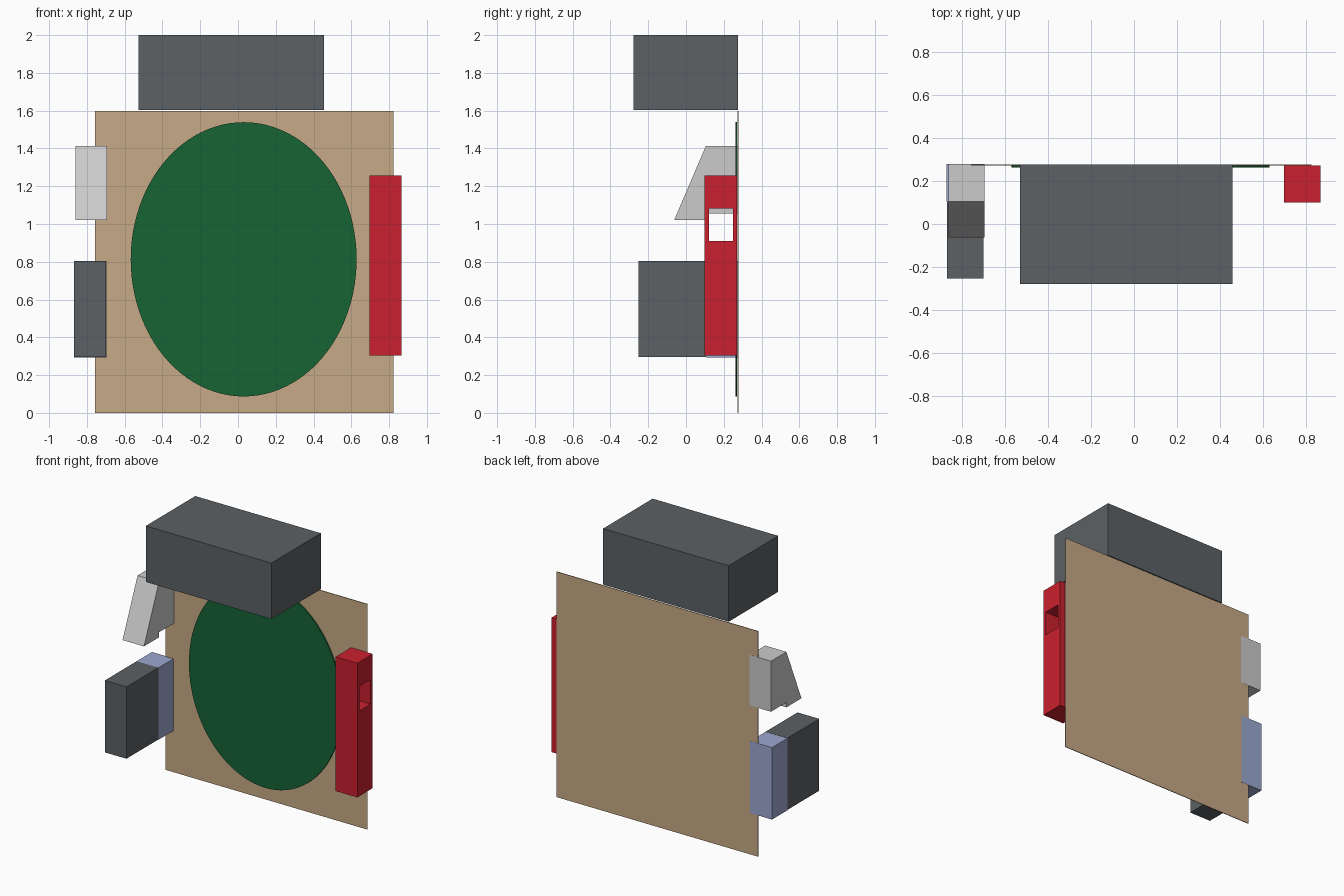
import bpy
import bmesh
from mathutils import Matrix

if "Cube" in bpy.data.objects:
    bpy.data.objects.remove(bpy.data.objects["Cube"])


def material(name, rgb):
    """Material from 0-255 display colour, stored as linear."""
    m = bpy.data.materials.new(name)
    m.diffuse_color = [(c / 255) ** 2.2 for c in rgb] + [1]
    m.use_nodes = True
    m.node_tree.nodes["Principled BSDF"].inputs["Base Color"].default_value = m.diffuse_color
    return m


TAN = material("tan", (197, 168, 133))
GREEN = material("green", (29, 99, 56))
RED = material("red", (201, 37, 50))
DARK = material("dark_grey", (92, 97, 100))
LIGHT = material("light_grey", (195, 197, 197))
LILAC = material("lilac", (155, 167, 207))


def finish(name, bm, mat):
    bmesh.ops.recalc_face_normals(bm, faces=bm.faces)
    mesh = bpy.data.meshes.new(name)
    bm.to_mesh(mesh)
    bm.free()
    obj = bpy.data.objects.new(name, mesh)
    bpy.context.collection.objects.link(obj)
    if mat:
        mesh.materials.append(mat)
    return obj


def box(name, x, y, z, mat=None):
    """Box from (min, max) ranges on each axis."""
    bm = bmesh.new()
    bmesh.ops.create_cube(bm, size=1)
    for v in bm.verts:
        for i, (lo, hi) in enumerate((x, y, z)):
            v.co[i] = hi if v.co[i] > 0 else lo
    return finish(name, bm, mat)


# Back panel and the canopy box above it
box("back_panel", (-0.757, 0.823), (0.272, 0.277), (0, 1.597), TAN)
box("top_box", (-0.528, 0.456), (-0.278, 0.276), (1.603, 2.0), DARK)

# Oval disc on the panel front
bm = bmesh.new()
bmesh.ops.create_cone(bm, cap_ends=True, segments=96, radius1=1, radius2=1, depth=1)
bmesh.ops.rotate(bm, verts=bm.verts, matrix=Matrix.Rotation(1.5707963, 3, 'X'))
bmesh.ops.scale(bm, verts=bm.verts, vec=(0.598, 0.009, 0.726))
bmesh.ops.translate(bm, verts=bm.verts, vec=(0.03, 0.2665, 0.813))
finish("oval_disc", bm, GREEN)

# Red column with a window cut through sideways
column = box("red_column", (0.696, 0.866), (0.099, 0.271), (0.305, 1.256), RED)
cutter = box("window_cutter", (0.6, 0.95), (0.122, 0.248), (0.91, 1.083))
cutter.hide_render = True
cutter.hide_viewport = True
cut = column.modifiers.new("window", 'BOOLEAN')
cut.operation = 'DIFFERENCE'
cut.solver = 'EXACT'
cut.object = cutter

# Lower side unit: mount and front box
box("lower_mount", (-0.869, -0.697), (0.105, 0.278), (0.293, 0.803), LILAC)
box("lower_box", (-0.868, -0.698), (-0.252, 0.105), (0.295, 0.804), DARK)

# Upper side unit: mount and sloped front wedge
box("upper_mount", (-0.861, -0.694), (0.105, 0.278), (1.055, 1.413), LIGHT)
bm = bmesh.new()
profile = [(-0.063, 1.02), (0.105, 1.02), (0.105, 1.413)]
face = bm.faces.new([bm.verts.new((-0.861, y, z)) for y, z in profile])
ext = bmesh.ops.extrude_face_region(bm, geom=[face], use_keep_orig=True)
bmesh.ops.translate(bm, vec=(0.168, 0, 0),
                    verts=[g for g in ext["geom"] if isinstance(g, bmesh.types.BMVert)])
finish("upper_wedge", bm, LIGHT)
